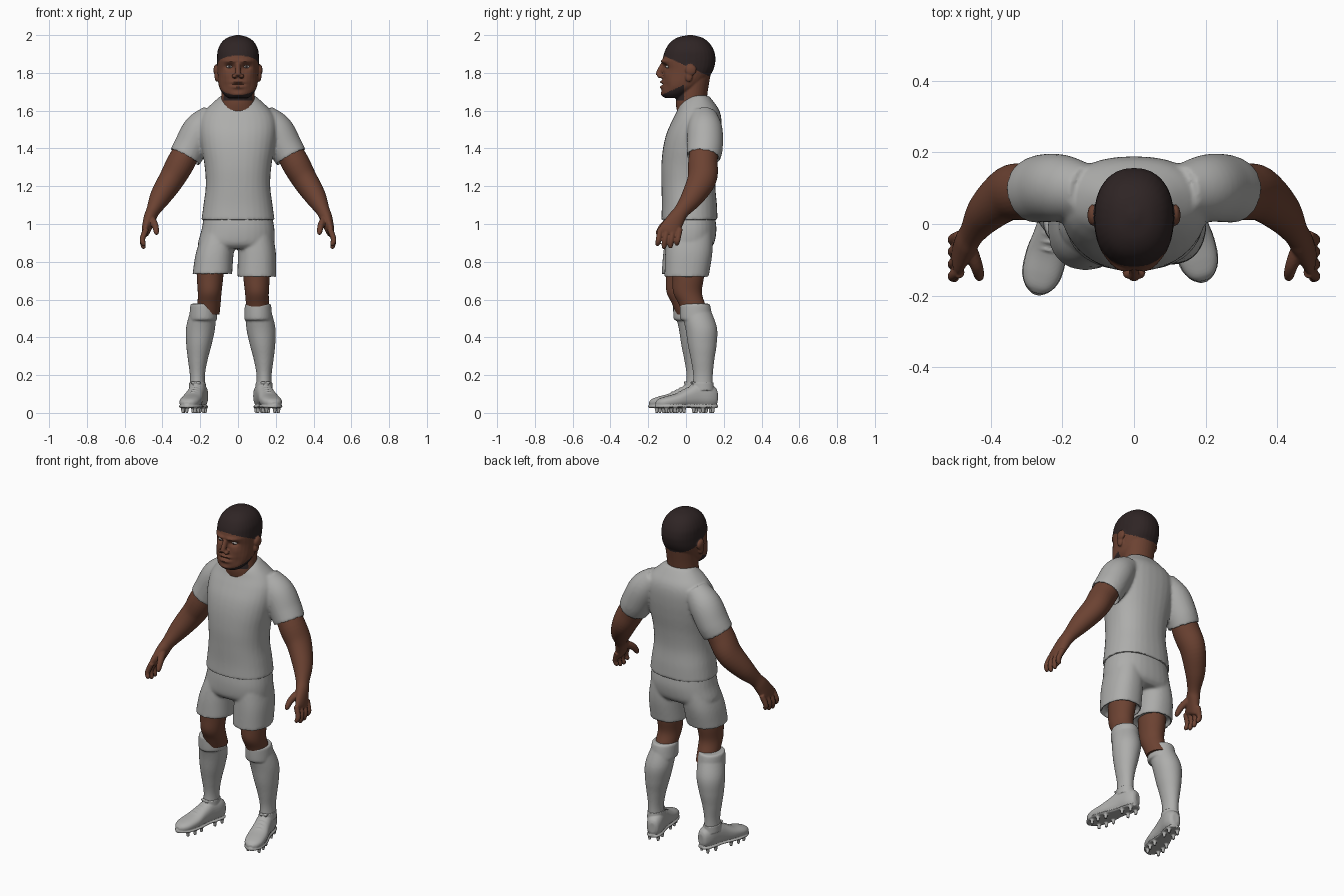
import bpy, bmesh, math
from mathutils import Vector, Matrix

default = bpy.data.objects.get("Cube")
if default:
    bpy.data.objects.remove(default, do_unlink=True)

X, Y, Z = Vector((1, 0, 0)), Vector((0, 1, 0)), Vector((0, 0, 1))


def material(name, colour):
    mat = bpy.data.materials.new(name)
    mat.use_nodes = True
    mat.diffuse_color = (*colour, 1)
    mat.node_tree.nodes["Principled BSDF"].inputs["Base Color"].default_value = (*colour, 1)
    return mat


SKIN = material("brown skin", (.15, .055, .032))
HAIR = material("dark hair", (.028, .018, .018))
CLOTH = material("grey fabric", (.42, .42, .41))
WHITE = material("eye white", (.5, .47, .45))


def spline(rows, steps=6):
    """Catmull-Rom interpolation through the rows."""
    pts = [Vector(r) for r in rows]
    pts = [2 * pts[0] - pts[1]] + pts + [2 * pts[-1] - pts[-2]]
    out = []
    for a, b, c, d in zip(pts, pts[1:], pts[2:], pts[3:]):
        for k in range(steps):
            t = k / steps
            out.append(b + t / 2 * (c - a + t * (2 * a - 5 * b + 4 * c - d + t * (3 * (b - c) + d - a))))
    return out + [pts[-2]]


def loft(bm, rows, u=None, v=None, power=2, cuff=False, n=32):
    """Skin elliptical rings (x, y, z, radius u, radius v); rings follow the path unless u, v are set."""
    dense = spline(rows)
    centres = [Vector(r[:3]) for r in dense]
    frames = []
    for i, r in enumerate(dense):
        t = (centres[min(i + 1, len(dense) - 1)] - centres[max(i - 1, 0)]).normalized()
        uu = u or (X - t * t.x).normalized()
        frames.append((centres[i], uu, v or t.cross(uu), r[3], r[4]))
    if cuff:  # turn the hem inside
        c, uu, vv, ru, rv = frames[-1]
        frames.append((c, uu, vv, ru * .9, rv * .9))
        frames.append((c - t * .025, uu, vv, ru * .87, rv * .87))
    rings = []
    for c, uu, vv, ru, rv in frames:
        ring = []
        for k in range(n):
            a = math.tau * k / n
            ca, sa = math.cos(a), math.sin(a)
            ca = math.copysign(abs(ca) ** (2 / power), ca)
            sa = math.copysign(abs(sa) ** (2 / power), sa)
            ring.append(bm.verts.new(c + uu * ca * ru + vv * sa * rv))
        rings.append(ring)
    for p, q in zip(rings, rings[1:]):
        for k in range(n):
            bm.faces.new((p[k - 1], p[k], q[k], q[k - 1]))
    caps = [bm.faces.new(rings[0]), bm.faces.new(rings[-1])]
    bmesh.ops.triangulate(bm, faces=caps)


def stack(bm, rows, **kw):
    """Loft of level rings."""
    loft(bm, rows, u=X, v=Y, **kw)


def ball(bm, centre, radii):
    bmesh.ops.create_icosphere(bm, subdivisions=3, radius=1,
                               matrix=Matrix.Translation(centre) @ Matrix.Diagonal((*radii, 1)))


def mirror(bm, dx=0, dy=0):
    for vert in bm.verts:
        vert.co.x = -(vert.co.x + dx)
        vert.co.y += dy


def make(name, bm, mats, voxel=0, smooth=4, sculpt=None):
    """Turn a bmesh into an object, fusing its pieces when a voxel size is given."""
    bmesh.ops.recalc_face_normals(bm, faces=bm.faces)
    mesh = bpy.data.meshes.new(name)
    bm.to_mesh(mesh)
    bm.free()
    ob = bpy.data.objects.new(name, mesh)
    bpy.context.collection.objects.link(ob)
    if voxel:
        fuse = ob.modifiers.new("fuse", "REMESH")
        fuse.mode, fuse.voxel_size = "VOXEL", voxel
        soft = ob.modifiers.new("soften", "SMOOTH")
        soft.iterations = smooth
        baked = bpy.data.meshes.new_from_object(ob.evaluated_get(bpy.context.evaluated_depsgraph_get()))
        ob.modifiers.clear()
        ob.data = baked
        ob.data.name = name
    ob.data.materials.clear()
    for mat in mats:
        ob.data.materials.append(mat)
    if sculpt:
        sculpt(ob.data)
    ob.data.polygons.foreach_set("use_smooth", [True] * len(ob.data.polygons))
    ob.data.set_sharp_from_angle(angle=math.radians(45))


# Head with neck, ears and nose
def sculpt_head(mesh):
    # x, z, spread x, spread z, push forward
    bumps = [(.045, 1.832, .022, .013, -.02), (.04, 1.862, .035, .01, .012), (.065, 1.79, .025, .02, .004),
             (0, 1.752, .03, .007, .012), (0, 1.739, .03, .004, -.008), (0, 1.724, .028, .008, .011),
             (0, 1.685, .035, .013, .008), (.07, 1.73, .02, .025, -.006)]
    for vert in mesh.vertices:
        p = vert.co
        if p.y < -.04:
            p.y -= sum(f * math.exp(-((abs(p.x) - x) / sx) ** 2 - ((p.z - z) / sz) ** 2)
                       for x, z, sx, sz, f in bumps)
    for face in mesh.polygons:
        c = face.center
        hair = c.z > 1.838 - .45 * c.y and abs(c.x) < .113
        beard = c.y < -.01 and 1.655 < c.z < 1.683 + .45 * (c.y + .13)
        face.material_index = int(hair or beard)


bm = bmesh.new()
skull = [(2.0, .012, .01, .035), (1.987, .055, -.045, .085), (1.96, .088, -.085, .122), (1.92, .107, -.11, .147),
         (1.88, .111, -.122, .156), (1.85, .111, -.125, .154), (1.82, .11, -.12, .146), (1.79, .108, -.121, .13),
         (1.75, .105, -.127, .1), (1.72, .098, -.129, .07), (1.69, .08, -.127, .02), (1.668, .055, -.113, -.02)]
stack(bm, [(0, (f + b) / 2, z, w, (b - f) / 2) for z, w, f, b in skull], power=2.25)
stack(bm, [(0, .04, 1.56, .11, .08), (0, .028, 1.64, .092, .082), (0, .035, 1.7, .088, .08), (0, .05, 1.79, .09, .08)])
loft(bm, [(0, -.12, 1.845, .014, .014), (0, -.138, 1.81, .014, .016), (0, -.145, 1.785, .017, .017)])
for s in (-1, 1):
    ball(bm, (s * .018, -.135, 1.783), (.014, .018, .012))
    ball(bm, (s * .116, .025, 1.815), (.014, .03, .03))
    ball(bm, (s * .113, .015, 1.78), (.011, .02, .028))
make("head", bm, [SKIN, HAIR], .0045, 3, sculpt_head)


# Eyes with dark irises
def paint_iris(mesh):
    for face in mesh.polygons:
        c = face.center
        face.material_index = int(c.y < -.107 and math.hypot(abs(c.x) - .045, c.z - 1.833) < .006)


bm = bmesh.new()
for s in (-1, 1):
    ball(bm, (s * .045, -.096, 1.833), (.016, .014, .008))
make("eyes", bm, [WHITE, HAIR], sculpt=paint_iris)

# Shirt
bm = bmesh.new()
torso = [(1.68, .065, .09, .055), (1.645, .06, .13, .088), (1.6, .065, .175, .112), (1.55, .058, .2, .13),
         (1.48, .042, .203, .145), (1.4, .028, .193, .15), (1.3, .016, .176, .147), (1.2, .013, .171, .143),
         (1.1, .018, .183, .146), (1.02, .018, .194, .149)]
stack(bm, [(0, y, z, rx, ry) for z, y, rx, ry in torso], power=2.3, cuff=True)
sleeve = [(.13, .09, 1.57, .07, .075), (.2, .1, 1.5, .09, .093), (.25, .1, 1.41, .09, .095), (.282, .092, 1.352, .087, .09)]
for s in (-1, 1):
    loft(bm, [(s * x, *rest) for x, *rest in sleeve], cuff=True)
make("shirt", bm, [CLOTH], .008, 6)

# Shorts
bm = bmesh.new()
stack(bm, [(0, .018, 1.05, .18, .135), (0, .018, .97, .193, .143), (-.01, .015, .9, .202, .135), (-.012, .015, .87, .19, .11)],
      power=2.3)
stack(bm, [(.09, .02, .97, .09, .12), (.1, .015, .85, .1, .125), (.099, .003, .72, .103, .117)], power=2.3, cuff=True)
stack(bm, [(-.09, .02, .97, .09, .12), (-.122, .005, .85, .1, .125), (-.136, -.012, .735, .105, .117)], power=2.3, cuff=True)
make("shorts", bm, [CLOTH], .008, 5)

# Arms with hands
for side in ("left", "right"):
    bm = bmesh.new()
    loft(bm, [(.24, .1, 1.44, .065, .07), (.3, .09, 1.33, .074, .078), (.35, .085, 1.24, .068, .077),
              (.41, .035, 1.145, .056, .06), (.45, -.022, 1.07, .036, .041), (.467, -.05, 1.03, .033, .045),
              (.488, -.088, .965, .022, .055), (.49, -.095, .95, .014, .05)])
    for i in range(4):
        y, bend = .034 * i, .014 * abs(i - 1.4)
        loft(bm, [(.486, y - .135, .975, .016, .016), (.506, y - .145, .92, .0145, .0145),
                  (.5, y - .15, .875 + bend, .013, .013), (.498, y - .15, .863 + bend, .006, .006)], n=12)
    loft(bm, [(.462, -.06, 1.03, .022, .022), (.44, -.115, .995, .018, .02), (.432, -.145, .957, .014, .015),
              (.432, -.15, .943, .007, .007)], n=12)
    if side == "right":
        mirror(bm)
    make(side + "_arm", bm, [SKIN], .0045, 3)

# Legs, socks and boots; the right side stands wider and further forward
for side in ("left", "right"):
    parts = {}

    def part(name):
        parts[name] = bmesh.new()
        return parts[name]

    leg = part("leg")
    stack(leg, [(.095, .015, .84, .075, .09), (.098, .012, .72, .07, .083), (.1, .008, .64, .063, .076),
                (.103, .03, .58, .061, .07), (.108, .055, .52, .06, .07)])

    sock = part("sock")
    stack(sock, [(.108, .06, .49, .069, .08), (.107, .055, .5, .074, .086), (.106, .048, .565, .07, .081),
                 (.106, .046, .578, .064, .076)])
    stack(sock, [(.107, .05, .55, .066, .079), (.121, .08, .45, .077, .084), (.13, .086, .36, .067, .076),
                 (.136, .088, .28, .052, .062), (.138, .09, .2, .04, .052), (.138, .088, .12, .042, .055)])

    # boot: distance from heel, height of centre, half width, half height
    heel, along = Vector((.113, .165, 0)), Vector((.245, -.97, 0))
    across = Vector((.97, .245, 0))
    boot = part("boot")
    shape = [(0, .085, .018, .03), (.012, .085, .034, .05), (.05, .092, .045, .064), (.11, .094, .046, .064),
             (.16, .082, .049, .052), (.22, .067, .056, .037), (.28, .058, .053, .029), (.315, .053, .038, .022),
             (.333, .05, .015, .01)]
    loft(boot, [(*(heel + along * d + Z * h), w, t) for d, h, w, t in shape], u=across, v=Z, power=2.4)
    sole = [(0, .018), (.015, .036), (.06, .045), (.13, .043), (.21, .057), (.28, .056), (.32, .036), (.338, .01)]
    loft(boot, [(*(heel + along * d + Z * .034), w, .008) for d, w in sole], u=across, v=Z, power=3)
    stack(boot, [(.138, .088, .12, .046, .06), (.138, .088, .162, .044, .057)])
    for i in range(5):  # laces
        c = heel + along * (.12 + .022 * i) + Z * (.152 - .011 * i)
        loft(boot, [(*(c + across * k - Z * abs(k) * .3), .006, .006) for k in (-.026, 0, .026)],
             u=along, v=Z, n=10)
    for k in (-.013, .013):  # bow loops
        ball(boot, heel + along * .135 + across * k + Z * .16, (.014, .008, .008))
    for d, w in ((.03, .025), (.085, .028), (.19, .036), (.24, .04), (.285, .033)):  # studs
        for s in (-1, 1):
            c = heel + along * d + across * s * w
            stack(boot, [(c.x, c.y, .036, .012, .012), (c.x, c.y, 0, .008, .008)], n=10)

    for name, bm in parts.items():
        if side == "right":
            mirror(bm, .05 if name == "leg" else .077, -.035)
        fused = {"leg": 0, "sock": .006, "boot": .004}[name]
        make(side + "_" + name, bm, [SKIN if name == "leg" else CLOTH], fused, 2)
